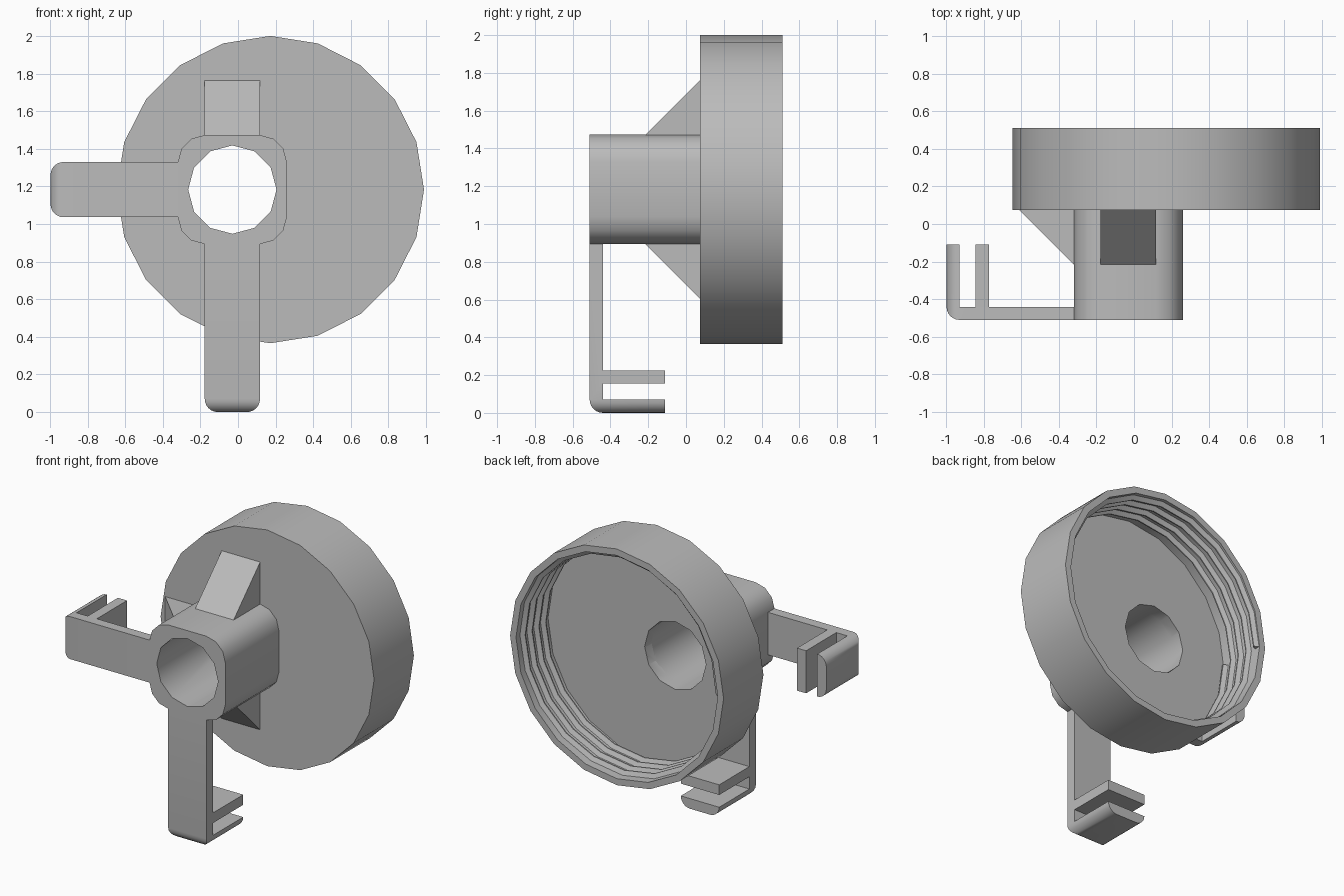
import bpy, bmesh
from math import sin, cos, pi, radians
from mathutils import Vector

cube = bpy.data.objects.get("Cube")
if cube:
    bpy.data.objects.remove(cube)

GREY = bpy.data.materials.new("plain grey")
GREY.use_nodes = True
GREY.diffuse_color = (0.5, 0.5, 0.5, 1)
GREY.node_tree.nodes["Principled BSDF"].inputs["Base Color"].default_value = GREY.diffuse_color

HUB_X, CAP_X, AXIS_Z = -0.03, 0.172, 1.183
FRONT, CAP_FRONT, CAP_BACK = -0.51, 0.075, 0.51
HALF = 0.147      # half width of arms and gussets
HUB_HALF = 0.29
SIDES = 20


def place(angle, u, v, y):
    """Point at radial u, sideways v and depth y around the hub axis."""
    c, s = cos(angle), sin(angle)
    return Vector((HUB_X + u * c - v * s, y, AXIS_Z + u * s + v * c))


def finish(name, bm):
    bmesh.ops.remove_doubles(bm, verts=bm.verts, dist=1e-5)
    bmesh.ops.recalc_face_normals(bm, faces=bm.faces)
    mesh = bpy.data.meshes.new(name)
    bm.to_mesh(mesh)
    bm.free()
    mesh.materials.append(GREY)
    obj = bpy.data.objects.new(name, mesh)
    bpy.context.collection.objects.link(obj)
    return obj


def prism(name, bottom, top):
    """Solid between two matching outlines."""
    bm = bmesh.new()
    a = [bm.verts.new(p) for p in bottom]
    b = [bm.verts.new(p) for p in top]
    bm.faces.new(a)
    bm.faces.new(b)
    for i in range(len(a)):
        j = (i + 1) % len(a)
        bm.faces.new((a[i], a[j], b[j], b[i]))
    return finish(name, bm)


def arc(cx, cy, r, start, end, steps):
    angles = [radians(start + (end - start) * i / steps) for i in range(steps + 1)]
    return [(cx + r * cos(t), cy + r * sin(t)) for t in angles]


def plan_prism(name, outline, y0, y1, angle=0):
    """Outline in the front plane, extruded in depth."""
    return prism(name, *[[place(angle, u, v, y) for u, v in outline] for y in (y0, y1)])


def side_prism(name, outline, angle):
    """Outline of radius and depth, extruded across the arm width."""
    return prism(name, *[[place(angle, u, v, y) for u, y in outline] for v in (-HALF, HALF)])


def boolean(obj, tool, operation):
    mod = obj.modifiers.new(operation.lower(), "BOOLEAN")
    mod.operation, mod.solver, mod.object = operation, "EXACT", tool
    select(obj)
    bpy.ops.object.modifier_apply(modifier=mod.name)
    bpy.data.objects.remove(tool)


def select(obj):
    bpy.ops.object.select_all(action="DESELECT")
    obj.select_set(True)
    bpy.context.view_layer.objects.active = obj


def smooth(obj):
    select(obj)
    bpy.ops.object.shade_smooth_by_angle(angle=radians(31))


def bore():
    return plan_prism("bore_cutter", arc(0, 0, 0.235, 0, 330, 11), -1, 1)


# Hub: rounded square tube
r = 0.145
k = HUB_HALF - r
corners = [(k, k, 0), (-k, k, 90), (-k, -k, 180), (k, -k, 270)]
outline = [p for x, z, t in corners for p in arc(x, z, r, t, t + 90, 3)]
hub = plan_prism("hub", outline, FRONT, CAP_FRONT + 0.01)
boolean(hub, bore(), "DIFFERENCE")
smooth(hub)

# Cap: off-centre shallow cup with an open back
FLOOR, WALL = 0.16, 0.772
profile = [(0, CAP_FRONT), (0.817, CAP_FRONT), (0.817, CAP_BACK), (WALL, CAP_BACK),
           (WALL, FLOOR), (0, FLOOR)]
bm = bmesh.new()
verts = [bm.verts.new((CAP_X + rad, y, AXIS_Z)) for rad, y in profile]
edges = [bm.edges.new(pair) for pair in zip(verts, verts[1:])]
bmesh.ops.spin(bm, geom=verts + edges, cent=(CAP_X, 0, AXIS_Z), axis=(0, 1, 0),
               angle=2 * pi, steps=SIDES, use_duplicate=False)
cap = finish("cap", bm)
boolean(cap, bore(), "DIFFERENCE")
smooth(cap)

# Thread: helical ridge inside the cap wall
TURNS, PITCH = 4, 0.075
bm = bmesh.new()
rings = []
for i in range(TURNS * SIDES + 1):
    t = pi + 2 * pi * i / SIDES
    y = FLOOR + 0.025 + PITCH * i / SIDES
    section = [(WALL + 0.01, y - 0.025), (0.743, y - 0.004), (0.743, y + 0.004), (WALL + 0.01, y + 0.025)]
    rings.append([bm.verts.new((CAP_X + q * cos(t), d, AXIS_Z + q * sin(t))) for q, d in section])
for a, b in zip(rings, rings[1:]):
    for i in range(4):
        j = (i + 1) % 4
        bm.faces.new((a[i], a[j], b[j], b[i]))
bm.faces.new(rings[0])
bm.faces.new(rings[-1])
smooth(finish("thread", bm))

# Gussets bracing the hub against the cap
for name, degrees in (("top", 90), ("right", 180), ("bottom", 270)):
    inner, reach = HUB_HALF - 0.02, HUB_HALF + 0.29
    side_prism(name + "_gusset",
               [(inner, CAP_FRONT + 0.005), (inner, -0.215), (HUB_HALF, -0.215),
                (reach, CAP_FRONT), (reach, CAP_FRONT + 0.005)], radians(degrees))

# Arms: bent strips with a rounded tip and two clip prongs
T, TIP = 0.07, -0.11
for name, degrees, length in (("right", 180, 0.967), ("bottom", 270, AXIS_Z)):
    angle = radians(degrees)
    back = FRONT + T
    outline = [(HUB_HALF - 0.02, FRONT)] + arc(length - T, FRONT + T, T, -90, 0, 6)
    outline += [(length, TIP), (length - T, TIP), (length - T, back)]
    outline += [(length - 0.155, back), (length - 0.155, TIP),
                (length - 0.225, TIP), (length - 0.225, back), (HUB_HALF - 0.02, back)]
    arm = side_prism(name + "_arm", outline, angle)
    tip = length - T
    plan = [(0, -HALF - 0.001)] + arc(tip, -HALF + T, T, -90, 0, 6)
    plan += arc(tip, HALF - T, T, 0, 90, 6) + [(0, HALF + 0.001)]
    boolean(arm, plan_prism("tip_shape", plan, -1, 1, angle), "INTERSECT")
    smooth(arm)
